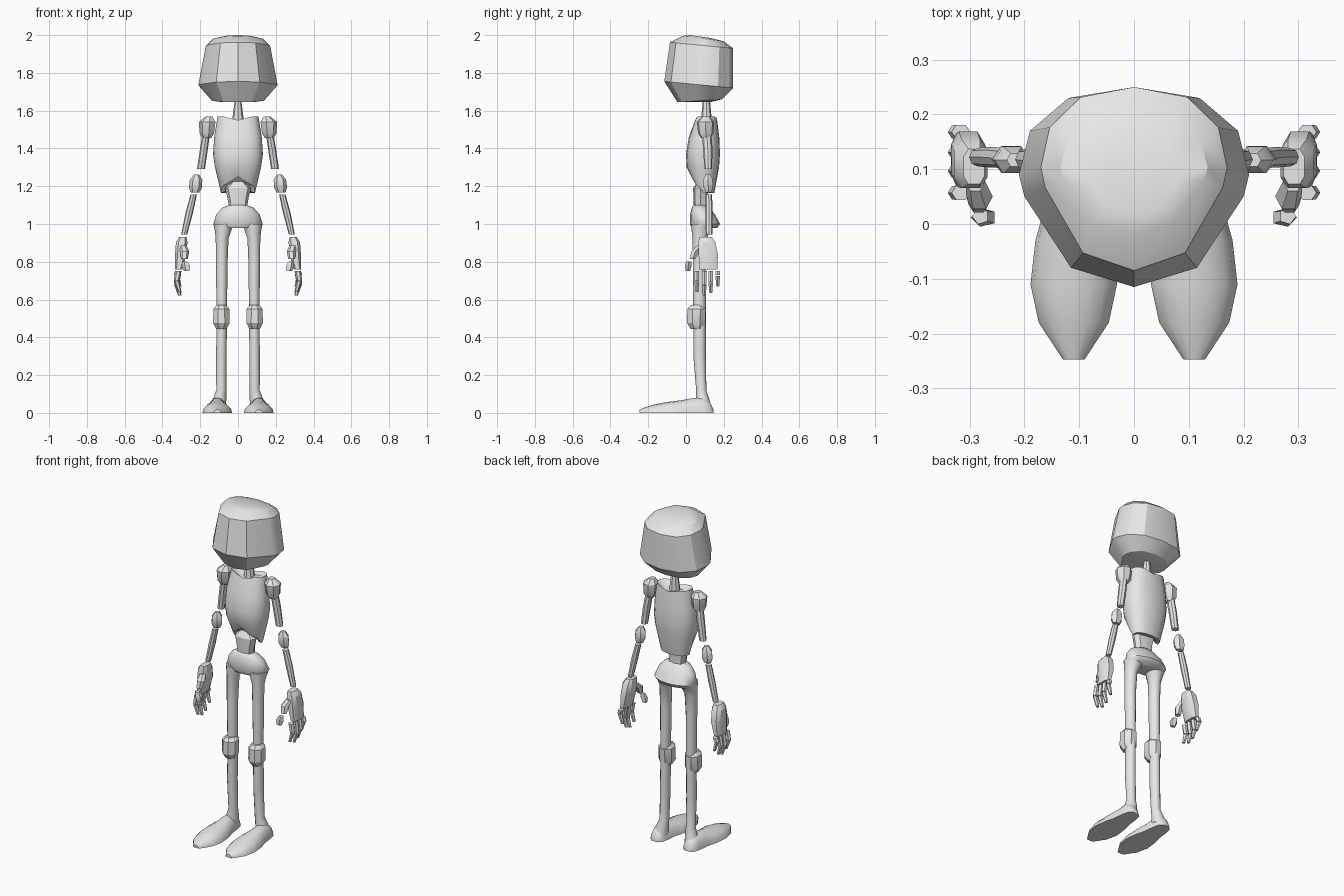
import bpy, bmesh, math

grey = bpy.data.materials.new("plain_grey")
grey.diffuse_color = (0.8, 0.8, 0.8, 1)


def loft(name, rings, mirror=False, angle=30):
    """Skin a list of point rings, cap both ends."""
    bm = bmesh.new()
    vs = [[bm.verts.new(p) for p in r] for r in rings]
    n = len(vs[0])
    for a, b in zip(vs, vs[1:]):
        for i in range(n):
            j = (i + 1) % n
            bm.faces.new((a[i], a[j], b[j], b[i]))
    bm.faces.new(vs[0])
    bm.faces.new(vs[-1])
    bmesh.ops.recalc_face_normals(bm, faces=bm.faces)
    me = bpy.data.meshes.new(name)
    bm.to_mesh(me)
    bm.free()
    me.materials.append(grey)
    ob = bpy.data.objects.new(name, me)
    bpy.context.collection.objects.link(ob)
    if mirror:
        ob.modifiers.new("mirror", 'MIRROR')
    bpy.ops.object.select_all(action='DESELECT')
    ob.select_set(True)
    bpy.context.view_layer.objects.active = ob
    bpy.ops.object.shade_smooth_by_angle(angle=math.radians(angle))
    return ob


def ring(x, y, z, rx, ry, n=8, p=2.0, start=0.0):
    """Horizontal (super)ellipse."""
    pts = []
    for i in range(n):
        t = 2 * math.pi * (i + start) / n
        c, s = math.cos(t), math.sin(t)
        pts.append((x + rx * math.copysign(abs(c) ** (2 / p), c),
                    y + ry * math.copysign(abs(s) ** (2 / p), s), z))
    return pts


def tube(name, specs, n=8, mirror=True, p=2.0, angle=30, start=0.0):
    return loft(name, [ring(*s, n, p, start) for s in specs], mirror, angle)


# Head: one plan outline, scaled and tilted per level
half = [(0, -.115), (.115, -.08), (.2, .05), (.21, .09), (.19, .17), (.12, .23), (0, .25)]
plan = half + [(-x, y) for x, y in half[-2:0:-1]]
levels = [  # width, y front, y back, z front, z back
    (.40, .02, .13, 1.645, 1.645), (.66, -.045, .19, 1.645, 1.66),
    (1.0, -.115, .25, 1.755, 1.72), (.81, -.085, .25, 1.962, 1.93),
    (.64, -.02, .20, 1.995, 1.967), (.40, .02, .13, 2.0, 1.985)]
head = []
for w, yf, yb, zf, zb in levels:
    head.append([(x * w, yf + (y + .115) / .365 * (yb - yf),
                  zf + (y + .115) / .365 * (zb - zf)) for x, y in plan])
loft("head", head, angle=32)

# Neck
tube("neck", [(0, .108, 1.53, .034, .03), (0, .108, 1.66, .016, .019)], 8, False)

# Rib cage with dipped collar and arched lower edge
ribs = [(.075, .075, .15, 1.55), (.108, .05, .165, 1.57), (.126, .015, .176, 1.46),
        (.132, .0, .18, 1.37), (.122, .003, .175, 1.30), (.09, .038, .15, 1.195),
        (.07, .055, .13, 1.20)]
cage = []
for k, (w, yf, yb, z) in enumerate(ribs):
    r = ring(0, (yf + yb) / 2, z, w, (yb - yf) / 2, 16, 2.4)
    if k >= 5:
        r = [(x, y, z + (.055 * max(0, 1 - abs(x) / .09) if y < .09 else -.03))
             for x, y, z in r]
    elif k < 2:
        r = [(x, y, z - .02 * max(0, 1 - abs(x) / .08)) for x, y, z in r]
    cage.append(r)
loft("rib_cage", cage, angle=40)

# Waist block and pelvis
tube("waist", [(0, .078, 1.085, .048, .037), (0, .076, 1.14, .056, .037),
               (0, .078, 1.19, .069, .04), (0, .08, 1.225, .03, .02)], 8, False, 2.6)
tube("pelvis", [(0, .075, 1.10, .048, .036), (0, .078, 1.085, .085, .048),
                (0, .088, 1.05, .115, .066), (0, .10, 1.0, .131, .08),
                (0, .098, .978, .115, .066)], 16, False, angle=60)

# Legs
tube("leg", [(.078, .09, 1.0, .052, .062), (.079, .08, .965, .044, .05),
             (.084, .073, .925, .034, .038), (.086, .07, .8, .031, .034),
             (.086, .072, .5, .027, .033), (.088, .072, .3, .028, .033),
             (.088, .081, .12, .027, .027), (.098, .088, .07, .036, .036),
             (.105, .09, .03, .042, .042)], 12, angle=50)
tube("knee", [(.088, .058, .443, .028, .035), (.088, .054, .475, .047, .052),
              (.088, .056, .55, .046, .053), (.088, .056, .57, .028, .036)], 8, start=.5)

# Feet: half-dome sections from heel to toe
foot = []
for y, w, h in [(.145, .022, .02), (.125, .04, .06), (.09, .048, .085), (.02, .056, .075),
                (-.03, .07, .066), (-.11, .079, .056), (-.18, .064, .042), (-.247, .02, .018)]:
    foot.append([(.11 + w * math.cos(i * math.pi / 8), y, h * math.sin(i * math.pi / 8))
                 for i in range(9)])
loft("foot", foot, True, 45)

# Arms
tube("shoulder", [(.165, .105, 1.455, .025, .025), (.163, .105, 1.48, .04, .042),
                  (.161, .103, 1.54, .046, .047), (.152, .105, 1.57, .018, .02)], 7)
tube("upper_arm", [(.168, .11, 1.475, .02, .025), (.18, .115, 1.40, .021, .025),
                   (.196, .118, 1.29, .021, .02)], 8)
tube("elbow", [(.228, .12, 1.168, .024, .018), (.225, .118, 1.195, .035, .028),
               (.222, .117, 1.235, .033, .028), (.219, .117, 1.262, .013, .014)], 6)
tube("forearm", [(.235, .12, 1.155, .017, .018), (.258, .122, 1.06, .02, .019),
                 (.285, .122, .945, .016, .017)], 8)

# Hands: palm, thumb and four jointed fingers
tube("palm", [(.292, .105, .93, .02, .034), (.298, .11, .905, .032, .047),
              (.303, .118, .84, .032, .054), (.315, .118, .758, .02, .05)], 8, p=3, start=.5)
tube("thumb_base", [(.29, .078, .885, .018, .02), (.282, .05, .855, .024, .026),
                    (.284, .035, .815, .018, .016)], 6)
tube("thumb_tip", [(.28, .014, .802, .016, .015), (.274, .012, .778, .024, .018),
                   (.27, .01, .75, .016, .012)], 5)
for label, y, low in [("first", .057, .64), ("second", .097, .622),
                      ("third", .131, .635), ("fourth", .168, .67)]:
    mid = low + .055
    tube(label + "_finger_base", [(.316, y, .752, .017, .015), (.325, y, mid + .004, .015, .014)], 6)
    tube(label + "_finger_tip", [(.324, y, mid, .014, .014), (.308, y, low, .009, .009)], 6)
